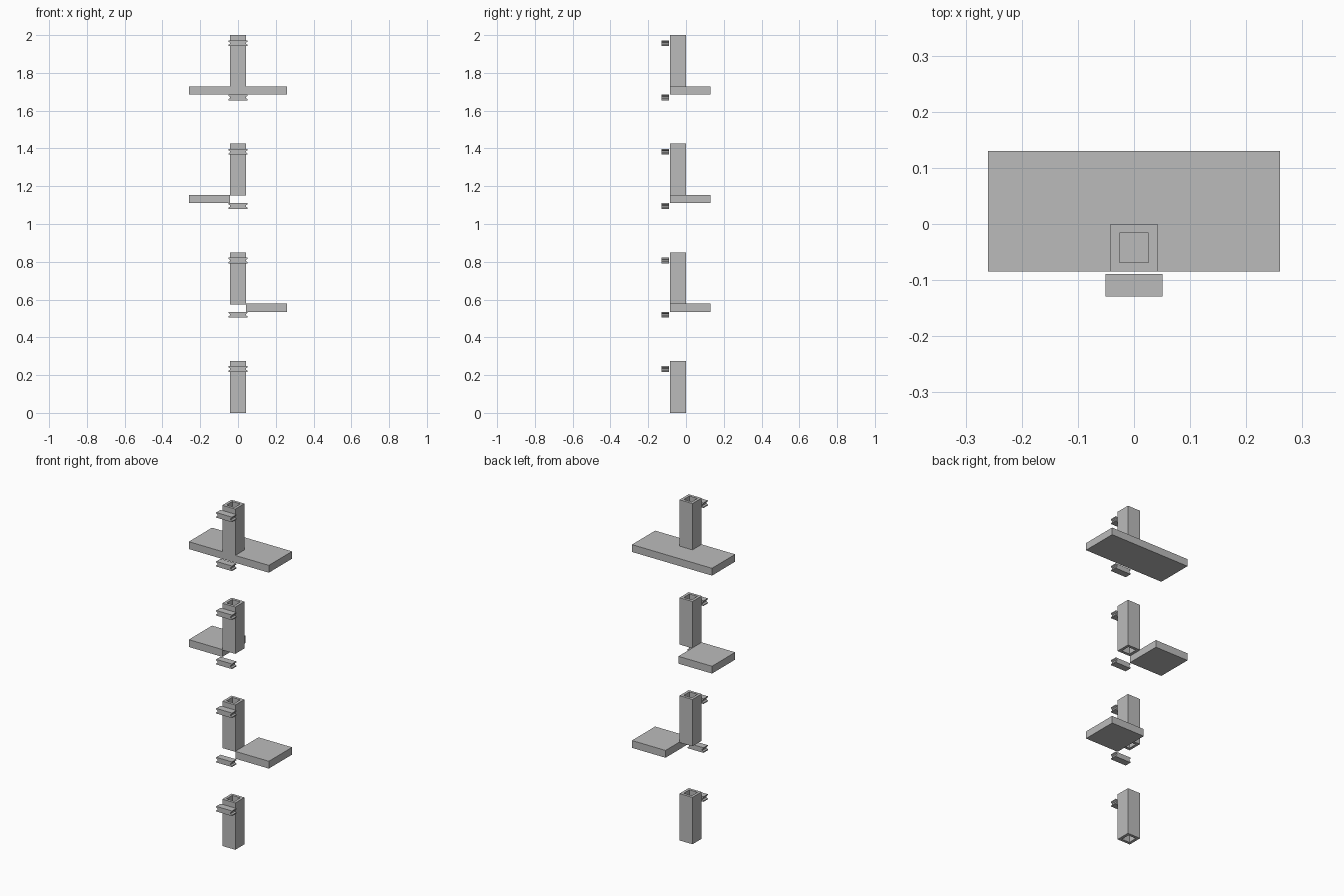
import bpy
import bmesh

cube = bpy.data.objects.get("Cube")
if cube:
    bpy.data.objects.remove(cube, do_unlink=True)

grey = bpy.data.materials.new("plain grey")
grey.use_nodes = True
colour = (0.5, 0.5, 0.5, 1)
grey.diffuse_color = colour
grey.node_tree.nodes["Principled BSDF"].inputs["Base Color"].default_value = colour


def finish(name, bm):
    bmesh.ops.recalc_face_normals(bm, faces=bm.faces)
    mesh = bpy.data.meshes.new(name)
    bm.to_mesh(mesh)
    bm.free()
    mesh.materials.append(grey)
    obj = bpy.data.objects.new(name, mesh)
    bpy.context.collection.objects.link(obj)
    return obj


def loft(name, rings, closed=False):
    """Join rectangular rings (x0, x1, y0, y1, z) into a solid."""
    bm = bmesh.new()
    loops = [[bm.verts.new(p) for p in
              ((x0, y0, z), (x1, y0, z), (x1, y1, z), (x0, y1, z))]
             for x0, x1, y0, y1, z in rings]
    pairs = list(zip(loops, loops[1:]))
    if closed:
        pairs.append((loops[-1], loops[0]))
    else:
        bm.faces.new(loops[0])
        bm.faces.new(loops[-1])
    for a, b in pairs:
        for i in range(4):
            j = (i + 1) % 4
            bm.faces.new((a[i], a[j], b[j], b[i]))
    return finish(name, bm)


def tube(name, z0, z1):
    outer = (-0.042, 0.042, -0.085, 0)
    inner = (-0.026, 0.026, -0.069, -0.016)
    loft(name, [outer + (z0,), outer + (z1,), inner + (z1,), inner + (z0,)], True)


def slab(name, x0, x1, z1):
    box = (x0, x1, -0.085, 0.13)
    loft(name, [box + (z1 - 0.043,), box + (z1,)])


def clip(name, z):
    # Small block with a groove pinched into its ends
    wide = (-0.051, 0.051, -0.129, -0.089)
    narrow = (-0.043, 0.043, -0.129, -0.089)
    loft(name, [wide + (z - 0.015,), wide + (z - 0.009,), narrow + (z - 0.004,),
                narrow + (z + 0.004,), wide + (z + 0.009,), wide + (z + 0.015,)])


# Stacked levels: hollow post with a clip near its top
STEP = 0.575
names = ["bottom", "lower", "upper", "top"]
for level, label in enumerate(names):
    base = level * STEP
    tube(label + "_post", base, base + 0.275)
    clip(label + "_post_clip", base + 0.232)
    # Raised levels also have a clip below their shelf
    if level:
        clip(label + "_shelf_clip", base - 0.055)

# Shelves: left, right, then full width
slab("left_shelf", 0.042, 0.26, STEP + 0.003)
slab("right_shelf", -0.26, -0.042, 2 * STEP + 0.003)
slab("full_shelf", -0.26, 0.26, 3 * STEP + 0.003)
